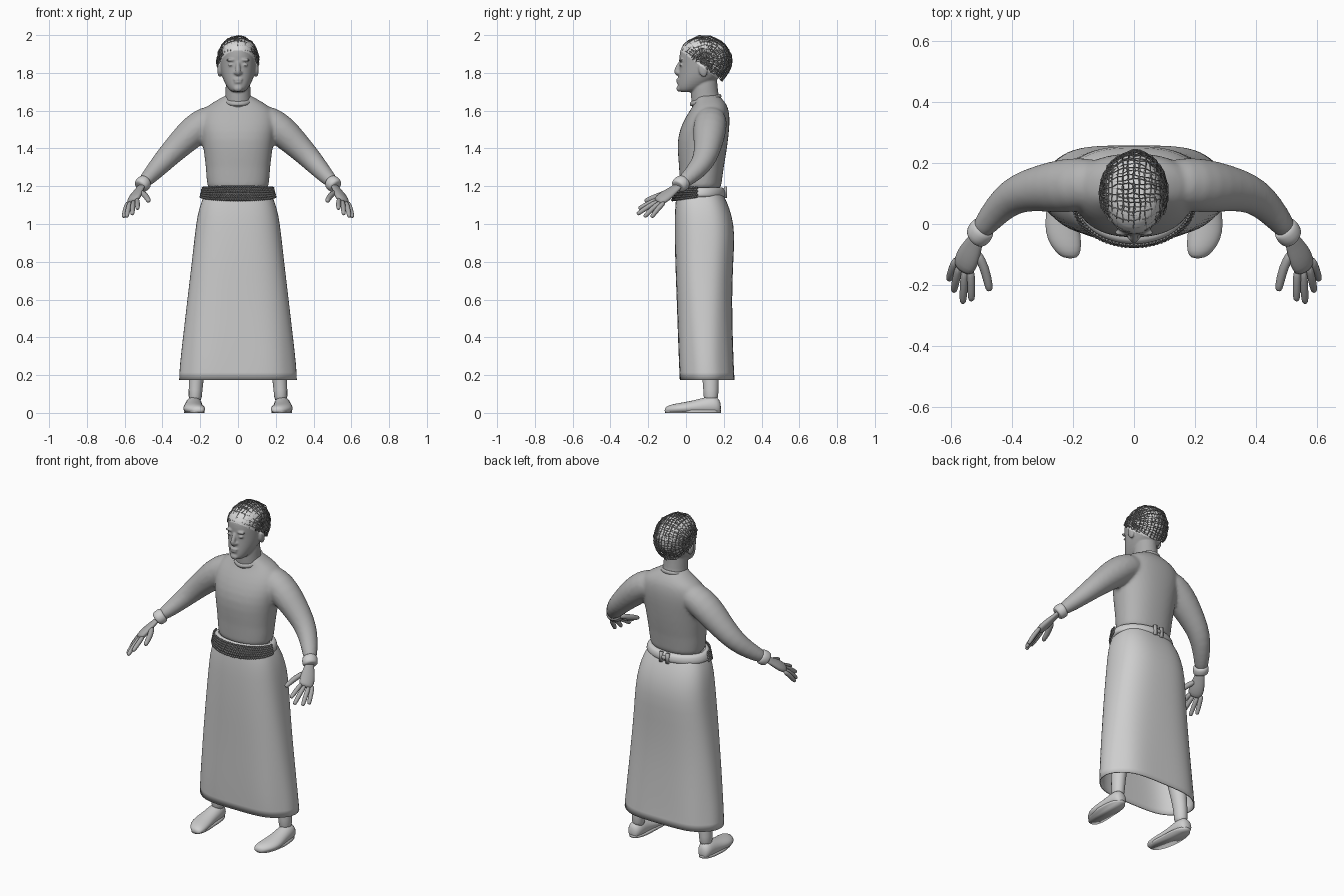
import bpy, bmesh, math, random
from mathutils import Vector, Matrix

random.seed(3)
if "Cube" in bpy.data.objects:
    bpy.data.objects.remove(bpy.data.objects["Cube"])


def material(name, v):
    m = bpy.data.materials.new(name)
    m.use_nodes = True
    m.diffuse_color = (v, v, v, 1)
    m.node_tree.nodes["Principled BSDF"].inputs["Base Color"].default_value = (v, v, v, 1)
    return m


CLOTH = material("light grey cloth", 0.62)
TOP = material("mid grey knit", 0.45)
SKIN = material("grey skin", 0.40)
HAIR = material("dark grey hair", 0.28)
SCALP = material("pale grey scalp", 0.68)


def finish(name, bm, mat, subsurf=0):
    bmesh.ops.recalc_face_normals(bm, faces=bm.faces)
    me = bpy.data.meshes.new(name)
    bm.to_mesh(me)
    bm.free()
    ob = bpy.data.objects.new(name, me)
    bpy.context.collection.objects.link(ob)
    me.materials.append(mat)
    for f in me.polygons:
        f.use_smooth = True
    if subsurf:
        mod = ob.modifiers.new("Smooth", "SUBSURF")
        mod.levels = mod.render_levels = subsurf
    return ob


def fuse(ob, voxel, rounds, mats):
    """Melt overlapping pieces into one soft surface."""
    mod = ob.modifiers.new("Fuse", "REMESH")
    mod.mode, mod.voxel_size = "VOXEL", voxel
    mod = ob.modifiers.new("Soften", "SMOOTH")
    mod.factor, mod.iterations = .5, rounds
    dg = bpy.context.evaluated_depsgraph_get()
    me = bpy.data.meshes.new_from_object(ob.evaluated_get(dg))
    ob.modifiers.clear()
    ob.data = me
    me.materials.clear()
    for m in mats:
        me.materials.append(m)
    for f in me.polygons:
        f.use_smooth = True
        f.material_index = 0


def skin_rings(bm, rings, caps):
    rows = [[bm.verts.new(p) for p in r] for r in rings]
    n = len(rows[0])
    for a, b in zip(rows, rows[1:]):
        for i in range(n):
            bm.faces.new((a[i], a[(i + 1) % n], b[(i + 1) % n], b[i]))
    if caps:
        bm.faces.new(rows[0])
        bm.faces.new(rows[-1])


def oval(z, half, front, back, power=2.0, n=32, ripple=0.0):
    """Horizontal superellipse between two depths."""
    pts = []
    for i in range(n):
        a = math.tau * i / n
        c, s = math.cos(a), math.sin(a)
        k = 1 + ripple * math.cos(6 * a)
        x = half * k * math.copysign(abs(c) ** (2 / power), c)
        y = (back - front) / 2 * k * math.copysign(abs(s) ** (2 / power), s)
        pts.append(Vector((x, y + (front + back) / 2, z)))
    return pts


def loft(bm, rows, power=2.0, caps=True):
    skin_rings(bm, [oval(*r[:4], power, ripple=r[4] if len(r) > 4 else 0) for r in rows], caps)


def tube(bm, path, n=12, flat=1.0, side=(1, 0, 0)):
    """Path of (x, y, z, radius); flat thins the section across its side axis."""
    pts = [Vector(p[:3]) for p in path]
    rings = []
    for i, p in enumerate(pts):
        d = (pts[min(i + 1, len(pts) - 1)] - pts[max(i - 1, 0)]).normalized()
        u = (Vector(side) - d * d.dot(Vector(side))).normalized()
        v = d.cross(u)
        rings.append([p + path[i][3] * (u * math.cos(math.tau * k / n)
                      + v * flat * math.sin(math.tau * k / n)) for k in range(n)])
    skin_rings(bm, rings, True)


def ball(bm, loc, size, rot=0.0):
    m = Matrix.Translation(loc) @ Matrix.Rotation(rot, 4, "X") @ Matrix.Diagonal((*size, 1))
    bmesh.ops.create_uvsphere(bm, u_segments=16, v_segments=10, radius=1, matrix=m)


# Knitted top: torso and both sleeves melted together
bm = bmesh.new()
loft(bm, [(1.15, .17, -.04, .19), (1.25, .165, -.032, .19), (1.35, .177, -.042, .21),
          (1.45, .19, -.048, .224), (1.53, .205, -.022, .232), (1.59, .195, .012, .23),
          (1.63, .16, .042, .218), (1.66, .1, .05, .195), (1.69, .06, .05, .165)], 2.3)
for s in (1, -1):
    tube(bm, [(s * x, y, z, r) for x, y, z, r in (
        (.08, .135, 1.565, .07), (.16, .132, 1.55, .088), (.235, .124, 1.492, .09),
        (.3, .118, 1.43, .078), (.37, .105, 1.36, .066), (.42, .075, 1.305, .057),
        (.47, .02, 1.25, .045), (.512, -.035, 1.207, .035))], 20, .95, (0, 1, 0))
fuse(finish("knitted_top", bm, TOP, 1), .01, 6, [TOP])

# Skirt, open at the hem
bm = bmesh.new()
loft(bm, [(.175, .308, -.036, .26, .02), (.25, .304, -.04, .256, .025),
          (.4, .289, -.045, .25, .015), (.6, .268, -.05, .244, .006),
          (.8, .245, -.058, .25), (.95, .229, -.06, .26), (1.05, .215, -.06, .242),
          (1.12, .195, -.055, .216), (1.17, .17, -.05, .19)], 2.6, False)
skirt = finish("skirt", bm, CLOTH, 1)
cloth = skirt.modifiers.new("Cloth", "SOLIDIFY")
cloth.thickness = .006


# Belt: smooth strap with a clasp behind and a linked panel in front
def belt_point(a, grow, t):
    s = math.sin(a)
    x = (.182 + .014 * (1 - t) + grow) * math.cos(a)
    y = .07 + (.132 + .008 * (1 - t) + grow) * s
    low = 1.142 - .022 * max(0, -s)
    return Vector((x, y, low + t * (.052 + .032 * max(0, -s))))


bm = bmesh.new()
skin_rings(bm, [[belt_point(math.tau * i / 48, g, t) for i in range(48)]
                for g, t in ((-.02, 0), (0, .02), (.004, .5), (0, .98), (-.02, 1))], False)
finish("belt_strap", bm, CLOTH, 1)

bm = bmesh.new()
for row in range(6):
    for i in range(46):
        a = math.pi * 1.02 + math.pi * .96 * (i + .5 * (row % 2)) / 46
        p = belt_point(a, .006, (row + .5) / 6)
        q = belt_point(a, .1, (row + .5) / 6)
        m = Matrix.Translation(p) @ (q - p).to_track_quat("Z", "Y").to_matrix().to_4x4()
        bmesh.ops.create_cone(bm, segments=6, radius1=.0075, radius2=.003, depth=.008,
                              cap_ends=True, matrix=m)
finish("belt_links", bm, HAIR)

bm = bmesh.new()
for x in (-.022, .022):
    m = Matrix.Translation((x, .208, 1.168)) @ Matrix.Diagonal((.018, .016, .06, 1))
    bmesh.ops.create_cube(bm, size=1, matrix=m)
ball(bm, (0, .21, 1.168), (.022, .008, .012))
finish("belt_clasp", bm, TOP)

# Collar
bm = bmesh.new()
rings = []
for k in range(8):
    b = math.tau * k / 8
    r = .011 * math.cos(b)
    ring = oval(0, .07 + r, .03 - r, .178 + r)
    for p in ring:
        p.z = 1.655 + .25 * (p.y - .1) + .014 * math.sin(b)
    rings.append(ring)
skin_rings(bm, rings + rings[:1], False)
bmesh.ops.remove_doubles(bm, verts=bm.verts, dist=1e-5)
finish("collar", bm, TOP, 1)

# Cuffs, hands, legs and shoes, mirrored about the middle
fingers = {"thumb": ((.518, -.085, 1.172), (.487, -.145, 1.15), (.472, -.22, 1.12)),
           "index": ((.535, -.14, 1.135), (.532, -.2, 1.108), (.532, -.252, 1.08)),
           "middle": ((.553, -.14, 1.125), (.557, -.205, 1.09), (.56, -.26, 1.05)),
           "ring": ((.57, -.13, 1.12), (.582, -.18, 1.08), (.59, -.222, 1.036)),
           "little": ((.58, -.11, 1.12), (.596, -.15, 1.08), (.606, -.184, 1.034))}


def cuff(bm):
    tube(bm, [(.488, -.008, 1.226, .034), (.494, -.012, 1.222, .044), (.507, -.033, 1.21, .045),
              (.515, -.044, 1.2, .041), (.518, -.046, 1.197, .03)], 20, .95, (0, 1, 0))


def hand(bm):
    tube(bm, [(.505, -.03, 1.21, .028), (.522, -.062, 1.184, .03), (.538, -.095, 1.158, .043),
              (.553, -.13, 1.132, .045), (.561, -.155, 1.115, .034)], 12, .5, (.75, .3, -.45))
    for name, (a, b, c) in fingers.items():
        r = .017 if name == "thumb" else .0145
        tube(bm, [(*a, r), (*b, r), (*Vector(b).lerp(Vector(c), .8), r * .9), (*c, r * .6)], 8)


def leg(bm):
    tube(bm, [(.15, .1, .7, .07), (.19, .115, .4, .055), (.22, .13, .2, .042),
              (.225, .132, .12, .036), (.228, .132, .05, .037)], 16, 1.1)


def shoe(bm):
    spec = [(.236, .186, .022, .052), (.235, .165, .042, .085), (.234, .12, .047, .085),
            (.236, .06, .049, .068), (.236, 0, .058, .056), (.229, -.05, .057, .048),
            (.216, -.09, .044, .04), (.208, -.114, .022, .026)]
    rings = []
    for x, y, w, h in spec:
        rings.append([(x + w * math.cos(t), y, max(0, h * .45 + h * .6 * math.sin(t)))
                      for t in (math.tau * k / 16 for k in range(16))])
    skin_rings(bm, rings, True)


def sole(bm):
    rows = [[Vector((p.x + .234 - .12 * max(0, .03 - p.y), p.y, p.z)) for p in
             oval(z, .052, -.11, .185, 2.4)] for z in (0, .014)]
    skin_rings(bm, rows, True)


for side, flip in (("left", 1), ("right", -1)):
    for name, build, mat, sub in (("cuff", cuff, CLOTH, 1), ("hand", hand, SKIN, 1),
                                  ("leg", leg, CLOTH, 1), ("shoe", shoe, CLOTH, 1),
                                  ("sole", sole, CLOTH, 0)):
        bm = bmesh.new()
        build(bm)
        bmesh.ops.scale(bm, vec=(flip, 1, 1), verts=bm.verts)
        finish(f"{side}_{name}", bm, mat, sub)


def above_hairline(p):
    return p.z > 1.918 - .76 * (p.y + .03) and p.z > 1.755


# Head, neck and features melted together, scalp coloured along the hairline
bm = bmesh.new()
tube(bm, [(0, .112, 1.6, .078), (0, .102, 1.66, .07), (0, .095, 1.72, .066), (0, .1, 1.8, .064)],
     20, 1.08)
loft(bm, [(1.697, .028, -.03, .03), (1.71, .048, -.044, .08), (1.74, .067, -.044, .13),
          (1.775, .083, -.04, .18), (1.81, .092, -.037, .215), (1.85, .097, -.034, .23),
          (1.89, .099, -.036, .233), (1.93, .094, -.03, .22), (1.965, .075, .0, .187),
          (1.985, .036, .045, .137)], 2.1)
tube(bm, [(0, -.026, 1.866, .009), (0, -.04, 1.835, .012), (0, -.052, 1.81, .015),
          (0, -.047, 1.797, .015), (0, -.034, 1.788, .01)], 10)
ball(bm, (0, -.041, 1.765), (.027, .01, .007))
ball(bm, (0, -.039, 1.751), (.023, .012, .008))
ball(bm, (0, -.036, 1.717), (.025, .015, .017))
for s in (-1, 1):
    ball(bm, (s * .013, -.039, 1.8), (.01, .013, .009))
    ball(bm, (s * .038, -.028, 1.868), (.026, .011, .008))
    ball(bm, (s * .038, -.026, 1.842), (.015, .01, .007))
    ball(bm, (s * .097, .09, 1.815), (.013, .024, .038), .2)
head = finish("head", bm, SKIN, 1)
fuse(head, .005, 3, [SKIN, SCALP])
for f in head.data.polygons:
    f.material_index = int(above_hairline(f.center))

# Hair: two loose lattices of strands
for layer, grow in (("outer", 1.0), ("inner", .965)):
    bm = bmesh.new()
    m = (Matrix.Translation((0, .1, 1.863)) @ Matrix.Diagonal((.11 * grow, .14 * grow, .135 * grow, 1))
         @ Matrix.Rotation(math.pi / 2, 4, "Y") @ Matrix.Rotation(.1 if grow < 1 else 0, 4, "Z"))
    bmesh.ops.create_uvsphere(bm, u_segments=28, v_segments=18, radius=1, matrix=m)
    bmesh.ops.delete(bm, geom=[v for v in bm.verts if not above_hairline(v.co)], context="VERTS")
    for v in bm.verts:
        v.co += Vector([random.uniform(-.004, .004) for _ in range(3)])
    hair = finish(f"{layer}_hair", bm, HAIR)
    wire = hair.modifiers.new("Strands", "WIREFRAME")
    wire.thickness = .005
    wire.use_even_offset = False
